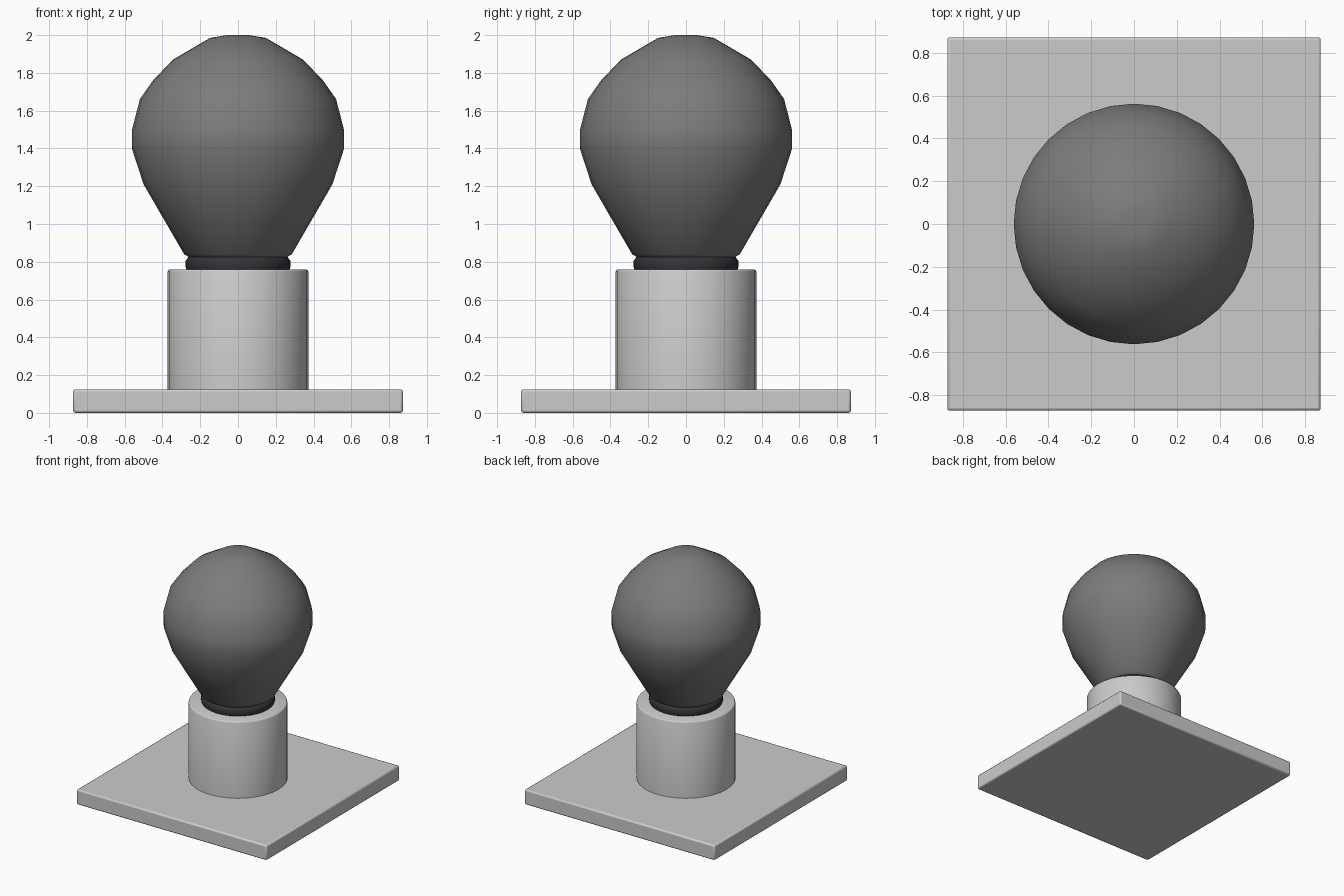
import bpy, bmesh, math

if "Cube" in bpy.data.objects:
    bpy.data.objects.remove(bpy.data.objects["Cube"])

SIDES = 32


def material(name, rgb):
    m = bpy.data.materials.new(name)
    m.diffuse_color = (*rgb, 1)
    m.use_nodes = True
    m.node_tree.nodes["Principled BSDF"].inputs["Base Color"].default_value = m.diffuse_color
    return m


def finish(obj, angle, mat=None):
    if mat:
        obj.data.materials.append(mat)
    bpy.ops.object.select_all(action='DESELECT')
    obj.select_set(True)
    bpy.context.view_layer.objects.active = obj
    bpy.ops.object.shade_smooth_by_angle(angle=math.radians(angle))


def lathe(name, profile, angle=40, mat=None):
    """Revolve (radius, height) points around z."""
    bm = bmesh.new()
    verts = [bm.verts.new((0, r, z)) for r, z in profile]
    edges = [bm.edges.new(pair) for pair in zip(verts, verts[1:])]
    bmesh.ops.spin(bm, geom=verts + edges, cent=(0, 0, 0), axis=(0, 0, 1),
                   angle=math.tau, steps=SIDES)
    bmesh.ops.remove_doubles(bm, verts=bm.verts, dist=1e-4)
    bmesh.ops.recalc_face_normals(bm, faces=bm.faces)
    mesh = bpy.data.meshes.new(name)
    bm.to_mesh(mesh)
    bm.free()
    obj = bpy.data.objects.new(name, mesh)
    bpy.context.collection.objects.link(obj)
    finish(obj, angle, mat)
    return obj


glass = material("dark_glass", (0.2, 0.2, 0.2))
collar = material("black_collar", (0.035, 0.033, 0.037))

# Square base plate with softened edges
bpy.ops.mesh.primitive_cube_add(size=1, location=(0, 0, 0.0625))
plate = bpy.context.object
plate.name = "base_plate"
plate.scale = (1.745, 1.745, 0.125)
bpy.ops.object.transform_apply(location=False, rotation=False, scale=True)
bevel = plate.modifiers.new("soft_edges", 'BEVEL')
bevel.width = 0.012
bevel.segments = 2
finish(plate, 60)

# Cylindrical socket with a small rim bevel
lathe("socket", [(0, 0.12), (0.372, 0.12), (0.372, 0.748), (0.368, 0.757),
                 (0.36, 0.76), (0, 0.76)], 60)

# Screw collar between socket and bulb
lathe("bulb_collar", [(0, 0.74), (0.265, 0.74), (0.277, 0.77),
                      (0.277, 0.805), (0.262, 0.826), (0, 0.826)], 60, collar)

# Bulb
lathe("bulb", [(0, 0.815), (0.25, 0.82), (0.285, 0.84), (0.5, 1.21),
               (0.562, 1.4), (0.562, 1.495), (0.52, 1.66), (0.45, 1.76),
               (0.345, 1.87), (0.148, 1.985), (0.06, 2.0), (0, 2.0)], 60, glass)
